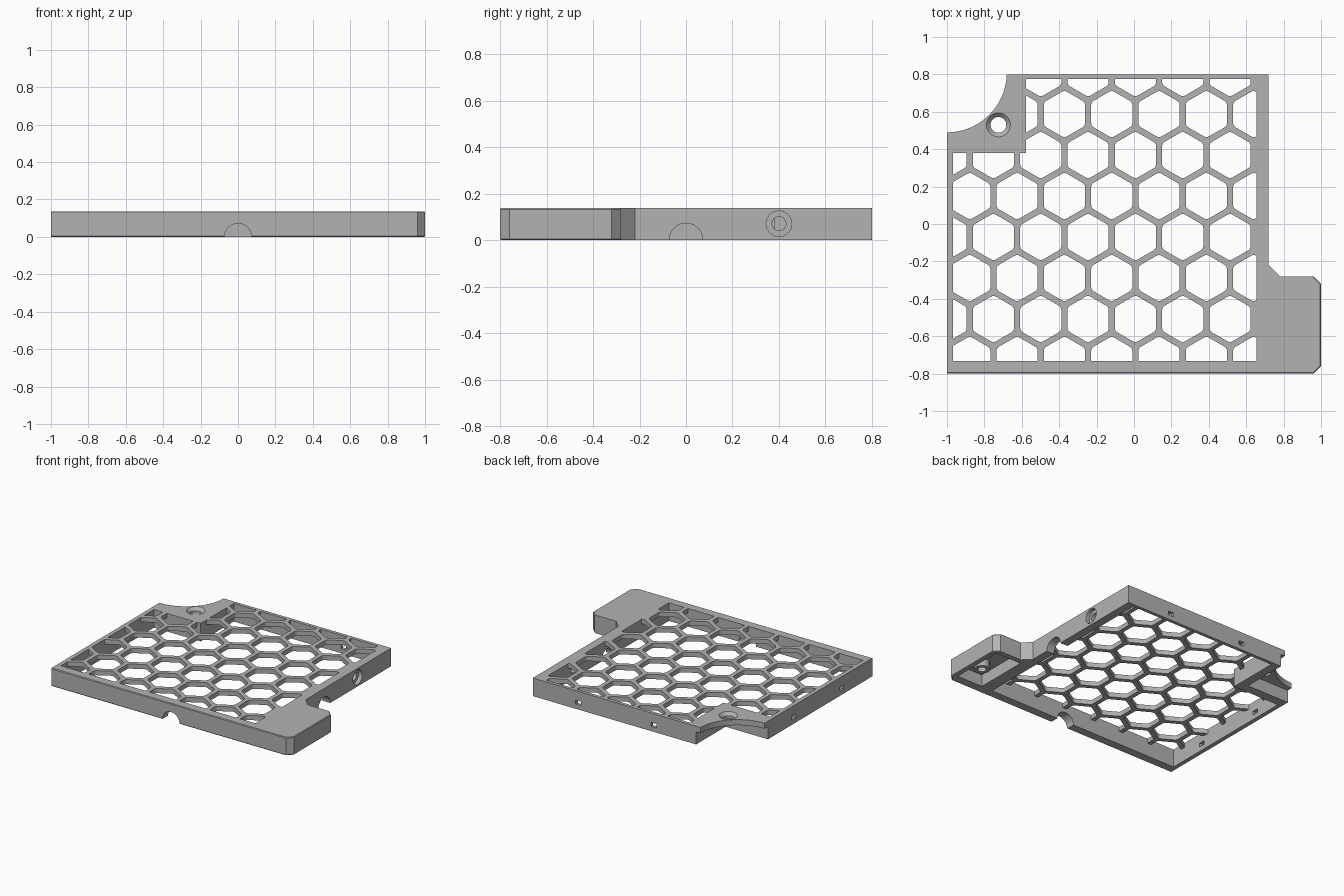
import bpy, bmesh, math
from mathutils import Vector, Matrix

if "Cube" in bpy.data.objects:
    bpy.data.objects.remove(bpy.data.objects["Cube"], do_unlink=True)

H = 0.137          # overall height
PLATE = 0.102      # underside of the grille
GAP = 0.253        # grille pitch

grey = bpy.data.materials.new("plain grey")
grey.use_nodes = True
grey.diffuse_color = (0.45, 0.45, 0.45, 1)
grey.node_tree.nodes["Principled BSDF"].inputs["Base Color"].default_value = grey.diffuse_color


def finish(name, bm):
    bmesh.ops.recalc_face_normals(bm, faces=bm.faces)
    mesh = bpy.data.meshes.new(name)
    bm.to_mesh(mesh)
    bm.free()
    mesh.materials.append(grey)
    ob = bpy.data.objects.new(name, mesh)
    bpy.context.collection.objects.link(ob)
    return ob


def add_prism(bm, points, z0, z1):
    face = bm.faces.new([bm.verts.new((x, y, z0)) for x, y in points])
    res = bmesh.ops.extrude_face_region(bm, geom=[face])
    verts = [v for v in res["geom"] if isinstance(v, bmesh.types.BMVert)]
    bmesh.ops.translate(bm, vec=(0, 0, z1 - z0), verts=verts)


def prism(name, points, z0, z1):
    bm = bmesh.new()
    add_prism(bm, points, z0, z1)
    return finish(name, bm)


def box(name, x0, x1, y0, y1, z0, z1):
    return prism(name, [(x0, y0), (x1, y0), (x1, y1), (x0, y1)], z0, z1)


def rod(name, centre, axis, r1, r2, length):
    bm = bmesh.new()
    turn = Vector((0, 0, 1)).rotation_difference(Vector(axis)).to_matrix().to_4x4()
    bmesh.ops.create_cone(bm, cap_ends=True, segments=48, radius1=r1, radius2=r2,
                          depth=length, matrix=Matrix.Translation(centre) @ turn)
    return finish(name, bm)


def boolean(target, tool, operation="DIFFERENCE"):
    mod = target.modifiers.new("cut", "BOOLEAN")
    mod.operation = operation
    mod.solver = "EXACT"
    mod.object = tool
    bpy.context.view_layer.objects.active = target
    bpy.ops.object.modifier_apply(modifier=mod.name)
    bpy.data.objects.remove(tool, do_unlink=True)


# Outline with side tab and a scooped corner
scoop = [(-1 + 0.32 * math.cos(a), 0.81 - 0.32 * math.sin(a))
         for a in (math.radians(2 + 88 * i / 20) for i in range(21))]
outline = [(-1, -0.8), (0.96, -0.8), (1, -0.76), (1, -0.32), (0.96, -0.28),
           (0.78, -0.28), (0.72, -0.22), (0.72, 0.8), (-0.68, 0.8)] + scoop[1:]
bm = bmesh.new()
add_prism(bm, outline, 0, H)
rim = [e for e in bm.edges if abs(e.verts[0].co.z - e.verts[1].co.z) < 1e-4
       and all(v.co.y < -0.75 or v.co.x > 0.95 for v in e.verts)]
bmesh.ops.bevel(bm, geom=rim, offset=0.005, segments=1, affect="EDGES")
cover = finish("grille_cover", bm)

# Open underside, leaving the frame walls
inner = [(-0.968, -0.732), (0.656, -0.732), (0.656, 0.775),
         (-0.578, 0.775), (-0.578, 0.38), (-0.968, 0.38)]
boolean(cover, prism("underside_pocket", inner, -0.1, PLATE))

# Honeycomb openings trimmed to the frame
bm = bmesh.new()
for row in range(8):
    for col in range(-5, 5):
        cx = -0.119 + GAP * (col + 0.5 * (row % 2))
        cy = -0.727 + GAP * math.sqrt(3) / 2 * row
        add_prism(bm, [(cx + 0.127 * math.sin(k * math.pi / 3),
                        cy + 0.127 * math.cos(k * math.pi / 3)) for k in range(6)], 0.05, 0.2)
upright = [e for e in bm.edges if abs(e.verts[0].co.z - e.verts[1].co.z) > 0.1]
bmesh.ops.bevel(bm, geom=upright, offset=0.014, segments=3, affect="EDGES", profile=0.5)
holes = finish("honeycomb", bm)
boolean(holes, prism("trim", inner, 0, 0.3), "INTERSECT")
boolean(cover, holes)

# Pockets under the scooped corner and the tab
boolean(cover, box("corner_pocket", -1.1, -0.645, 0.45, 0.9, -0.1, 0.095))
boolean(cover, box("tab_pocket", 0.75, 0.965, -0.73, -0.32, -0.1, 0.09))

# Countersunk screw hole in the corner
boolean(cover, rod("corner_screw", (-0.725, 0.53, 0.1), (0, 0, 1), 0.042, 0.042, 0.3))
boolean(cover, rod("countersink", (-0.725, 0.53, H - 0.01), (0, 0, 1), 0.041, 0.067, 0.026))

# Counterbored hole and cable notches in the walls
boolean(cover, rod("side_hole", (0.7, 0.4, 0.07), (1, 0, 0), 0.03, 0.03, 0.2))
boolean(cover, rod("side_counterbore", (0.74, 0.4, 0.07), (1, 0, 0), 0.055, 0.055, 0.1))
boolean(cover, rod("side_notch", (0.7, 0, 0), (1, 0, 0), 0.072, 0.072, 0.2))
boolean(cover, rod("front_notch", (0, -0.77, 0), (0, 1, 0), 0.072, 0.072, 0.2))

# Small latch slots in the back and left walls
for x in (0.34, -0.29):
    boolean(cover, box("back_slot", x - 0.022, x + 0.022, 0.74, 0.9, 0.035, 0.065))
for y in (0.14, -0.43):
    boolean(cover, box("left_slot", -1.1, -0.94, y - 0.022, y + 0.022, 0.035, 0.065))

# Screw boss inside the tab
boss = rod("tab_boss", (0.86, -0.6, 0.065), (0, 0, 1), 0.055, 0.055, 0.06)
boolean(boss, rod("boss_bore", (0.86, -0.6, 0.04), (0, 0, 1), 0.03, 0.03, 0.07))

for ob in (cover, boss):
    bpy.ops.object.select_all(action="DESELECT")
    ob.select_set(True)
    bpy.context.view_layer.objects.active = ob
    bpy.ops.object.shade_smooth_by_angle(angle=math.radians(25))
